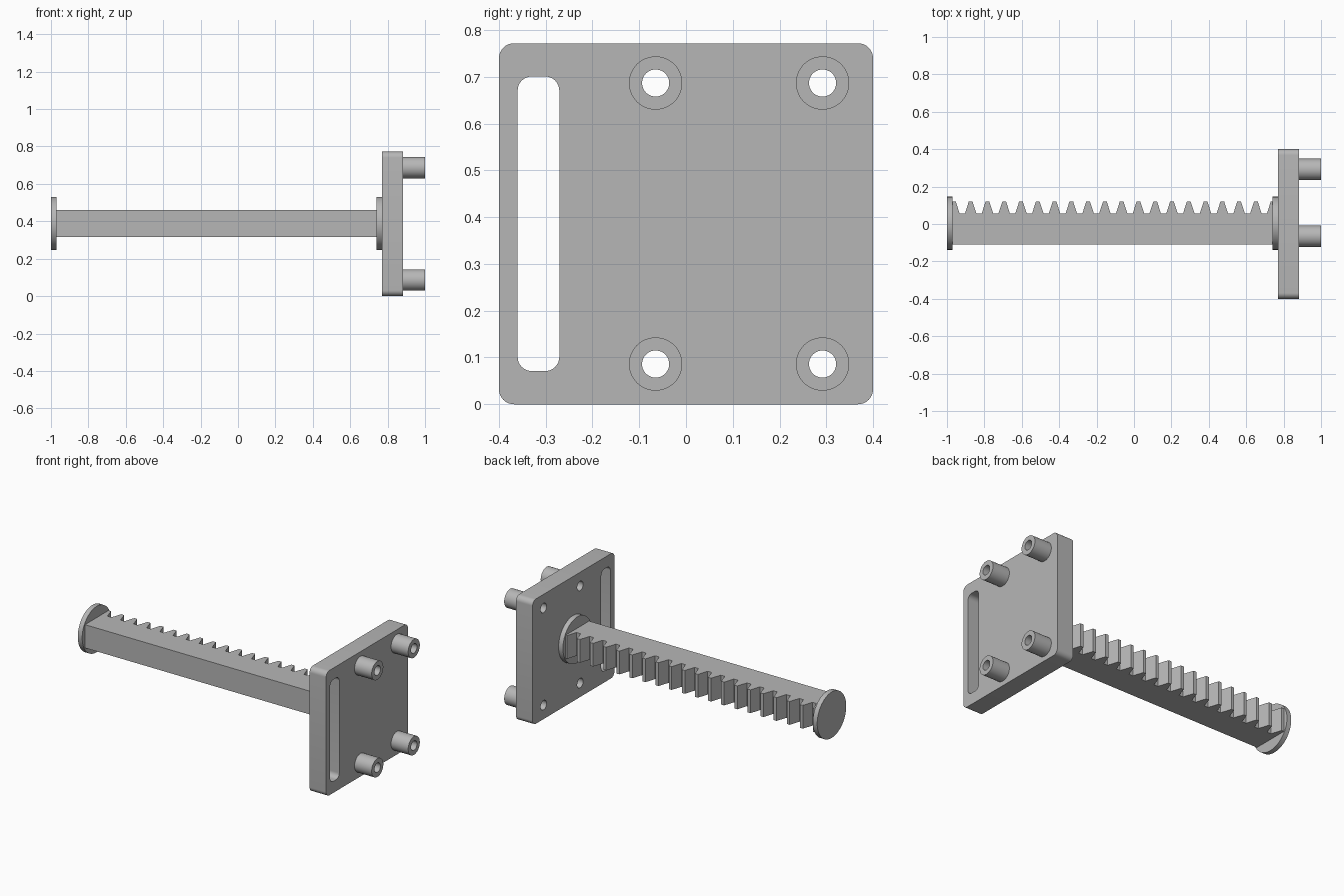
import bpy, bmesh, math
from mathutils import Matrix, Vector

if "Cube" in bpy.data.objects:
    bpy.data.objects.remove(bpy.data.objects["Cube"])

grey = bpy.data.materials.new("plain_grey")
grey.diffuse_color = (0.47, 0.47, 0.47, 1)
grey.use_nodes = True
grey.node_tree.nodes["Principled BSDF"].inputs["Base Color"].default_value = grey.diffuse_color

# local (u, v, w) -> world (y, z, x) for parts extruded along x
ALONG_X = Matrix(((0, 0, 1, 0), (1, 0, 0, 0), (0, 1, 0, 0), (0, 0, 0, 1)))


def circle(cu, cv, r, n=48):
    return [(cu + r * math.cos(2 * math.pi * i / n),
             cv + r * math.sin(2 * math.pi * i / n)) for i in range(n)]


def rounded_rect(u0, u1, v0, v1, r, n=8):
    pts = []
    corners = [(u1 - r, v1 - r), (u0 + r, v1 - r), (u0 + r, v0 + r), (u1 - r, v0 + r)]
    for k, (cu, cv) in enumerate(corners):
        for i in range(n + 1):
            a = math.pi / 2 * (k + i / n)
            pts.append((cu + r * math.cos(a), cv + r * math.sin(a)))
    return pts


def prism(name, loops, lo, hi, frame):
    """Extrude an outline with holes from lo to hi along the frame's w axis."""
    cu = bpy.data.curves.new(name, 'CURVE')
    cu.dimensions = '2D'
    cu.fill_mode = 'BOTH'
    cu.extrude = (hi - lo) / 2
    for loop in loops:
        sp = cu.splines.new('POLY')
        sp.points.add(len(loop) - 1)
        for p, (u, v) in zip(sp.points, loop):
            p.co = (u, v, 0, 1)
        sp.use_cyclic_u = True
    ob = bpy.data.objects.new(name, cu)
    bpy.context.collection.objects.link(ob)
    bpy.ops.object.select_all(action='DESELECT')
    ob.select_set(True)
    bpy.context.view_layer.objects.active = ob
    bpy.ops.object.convert(target='MESH')
    ob = bpy.context.view_layer.objects.active
    ob.name = name
    me = ob.data
    me.transform(frame @ Matrix.Translation(Vector((0, 0, (lo + hi) / 2))))
    bm = bmesh.new()
    bm.from_mesh(me)
    bmesh.ops.remove_doubles(bm, verts=bm.verts, dist=1e-5)
    bmesh.ops.recalc_face_normals(bm, faces=bm.faces)
    bm.to_mesh(me)
    bm.free()
    me.materials.clear()
    me.materials.append(grey)
    bpy.ops.object.shade_smooth_by_angle(angle=math.radians(30))
    return ob


# mounting plate with slot and screw holes
holes = [(y, z) for y in (-0.065, 0.292) for z in (0.086, 0.687)]
prism("mounting_plate",
      [rounded_rect(-0.4, 0.4, 0, 0.772, 0.032),
       rounded_rect(-0.36, -0.271, 0.071, 0.701, 0.03)]
      + [circle(y, z, 0.029) for y, z in holes],
      0.77, 0.883, ALONG_X)

# hollow standoffs
for i, (y, z) in enumerate(holes):
    prism(f"standoff_{i + 1}", [circle(y, z, 0.057), circle(y, z, 0.029)],
          0.883, 1.0, ALONG_X)

# end discs
prism("end_disc", [circle(0.004, 0.389, 0.142, 64)], -1.0, -0.97, ALONG_X)
prism("plate_disc", [circle(0.004, 0.389, 0.142, 64)], 0.74, 0.77, ALONG_X)

# toothed rack bar
X0, X1, ROOT, TIP = -0.97, 0.74, 0.055, 0.12
outline = [(X1, -0.11), (X0, -0.11), (X0, TIP)]
for i in range(20):
    c = -0.963 + 0.0897 * i
    for dx, y in ((-0.031, ROOT), (-0.01, TIP), (0.01, TIP), (0.031, ROOT)):
        if X0 < c + dx < X1:
            outline.append((c + dx, y))
outline.append((X1, TIP))
prism("rack_bar", [outline], 0.317, 0.461, Matrix.Identity(4))
